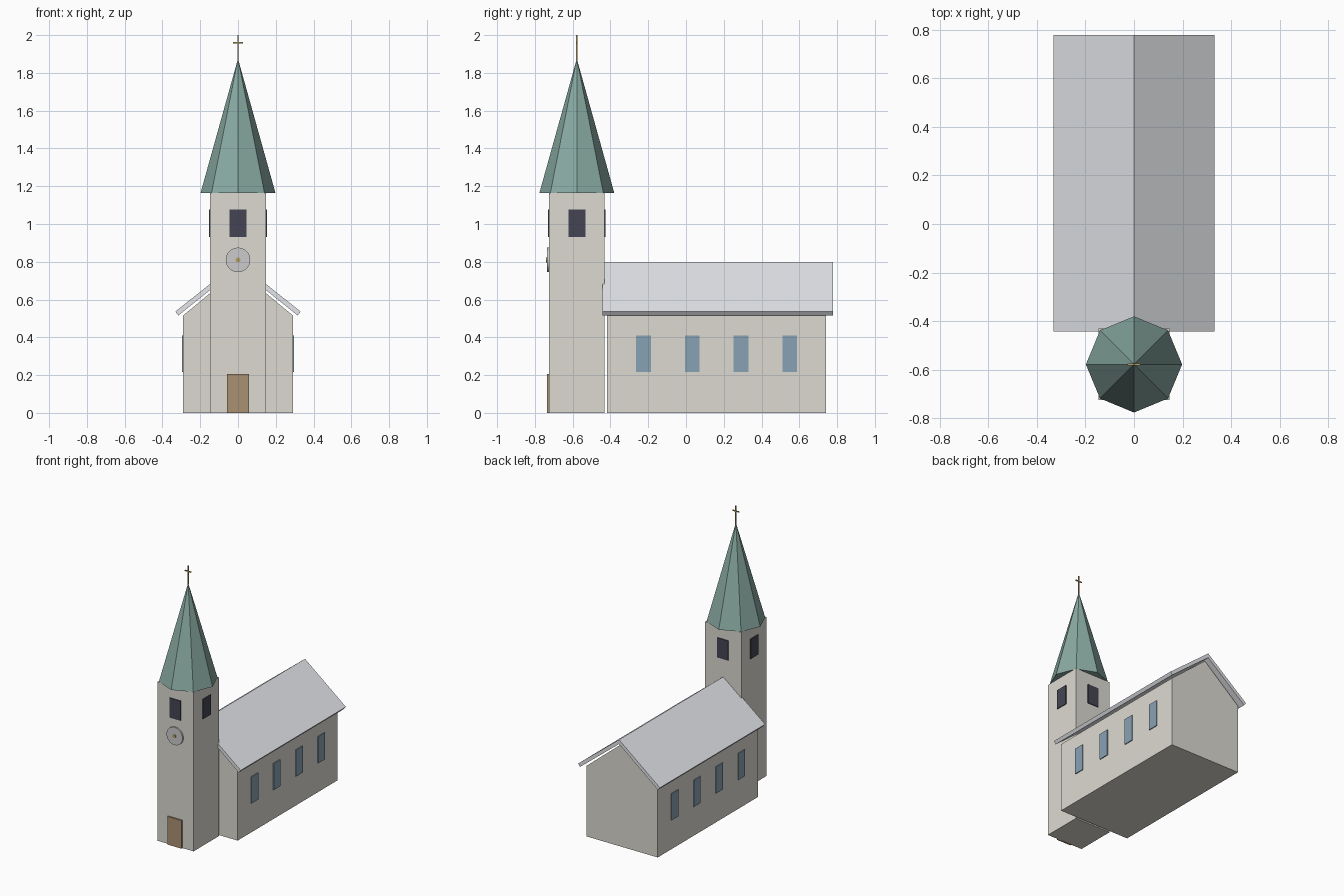
import bpy, bmesh, math
from mathutils import Matrix, Vector

if "Cube" in bpy.data.objects:
    bpy.data.objects.remove(bpy.data.objects["Cube"])


def mat(name, rgb):
    m = bpy.data.materials.new(name)
    m.diffuse_color = (*rgb, 1)
    m.use_nodes = True
    m.node_tree.nodes["Principled BSDF"].inputs["Base Color"].default_value = m.diffuse_color
    return m


STONE = mat("stone", (0.72, 0.70, 0.64))
ROOF = mat("roof_grey", (0.78, 0.79, 0.82))
COPPER = mat("copper_green", (0.25, 0.40, 0.36))
GLASS = mat("window_blue", (0.25, 0.36, 0.46))
DARK = mat("belfry_dark", (0.06, 0.06, 0.09))
WOOD = mat("door_wood", (0.40, 0.28, 0.17))
FACE = mat("clock_white", (0.76, 0.76, 0.74))
GOLD = mat("gold", (0.45, 0.34, 0.12))


def finish(name, bm, material):
    bmesh.ops.recalc_face_normals(bm, faces=bm.faces)
    me = bpy.data.meshes.new(name)
    bm.to_mesh(me)
    bm.free()
    me.materials.append(material)
    ob = bpy.data.objects.new(name, me)
    bpy.context.collection.objects.link(ob)
    return ob


def box(name, centre, size, material, rot=None):
    bm = bmesh.new()
    m = Matrix.Translation(centre) @ (rot or Matrix()) @ Matrix.Diagonal((*size, 1))
    bmesh.ops.create_cube(bm, size=1, matrix=m)
    return finish(name, bm, material)


def prism(name, profile, y0, y1, material):
    """Extrude an (x, z) profile along y."""
    bm = bmesh.new()
    face = bm.faces.new([bm.verts.new((x, y0, z)) for x, z in profile])
    ext = bmesh.ops.extrude_face_region(bm, geom=[face])["geom"]
    verts = [v for v in ext if isinstance(v, bmesh.types.BMVert)]
    bmesh.ops.translate(bm, verts=verts, vec=(0, y1 - y0, 0))
    return finish(name, bm, material)


def cone(name, centre, r1, r2, depth, n, material, rot=None, caps=True):
    bm = bmesh.new()
    m = Matrix.Translation(centre) @ (rot or Matrix())
    bmesh.ops.create_cone(bm, cap_ends=caps, segments=n, radius1=r1, radius2=r2,
                          depth=depth, matrix=m)
    bmesh.ops.remove_doubles(bm, verts=bm.verts, dist=1e-5)
    return finish(name, bm, material)


TY, TH = -0.578, 0.147           # tower centre and half width
NY0, NY1, NW = -0.418, 0.742, 0.29   # nave ends and half width
EAVE = 0.516

# Nave body and its gable
box("nave_walls", (0, (NY0 + NY1) / 2, EAVE / 2), (2 * NW, NY1 - NY0, EAVE), STONE)
prism("nave_gable", [(-NW, EAVE), (NW, EAVE), (0, 0.757)], NY0, NY1, STONE)

# Two pitched roof slabs
for s, side in ((-1, "left"), (1, "right")):
    prism("roof_" + side, [(0, 0.80), (s * 0.332, 0.536), (s * 0.316, 0.516), (0, 0.768)],
          -0.443, 0.777, ROOF)
    # Nave windows
    for i in range(4):
        box(f"nave_window_{side}_{i + 1}", (s * NW, -0.225 + i * 0.258, 0.313),
            (0.012, 0.078, 0.195), GLASS)

# Tower with belfry openings on all four sides
box("tower", (0, TY, 0.5825), (2 * TH, 2 * TH, 1.165), STONE)
for i in range(4):
    rot = Matrix.Rotation(i * math.pi / 2, 4, "Z")
    centre = Vector((0, TY, 1.005)) + rot @ Vector((0, -TH, 0))
    box(f"belfry_opening_{i + 1}", centre, (0.09, 0.012, 0.145), DARK, rot)

# Octagonal spire
cone("spire", (0, TY, 1.52), 0.198, 0, 0.71, 8, COPPER)

# Cross on the tip
box("cross_post", (0, TY, 1.932), (0.007, 0.007, 0.136), GOLD)
box("cross_arm", (0, TY, 1.96), (0.052, 0.007, 0.007), GOLD)

# Clock and door on the front
FRONT = Matrix.Rotation(math.pi / 2, 4, "X")
cone("clock_face", (0, TY - TH - 0.003, 0.81), 0.065, 0.065, 0.016, 32, FACE, FRONT)
cone("clock_hub", (0, TY - TH - 0.007, 0.81), 0.013, 0.013, 0.018, 12, GOLD, FRONT)
box("door", (0, TY - TH - 0.001, 0.103), (0.116, 0.02, 0.206), WOOD)
